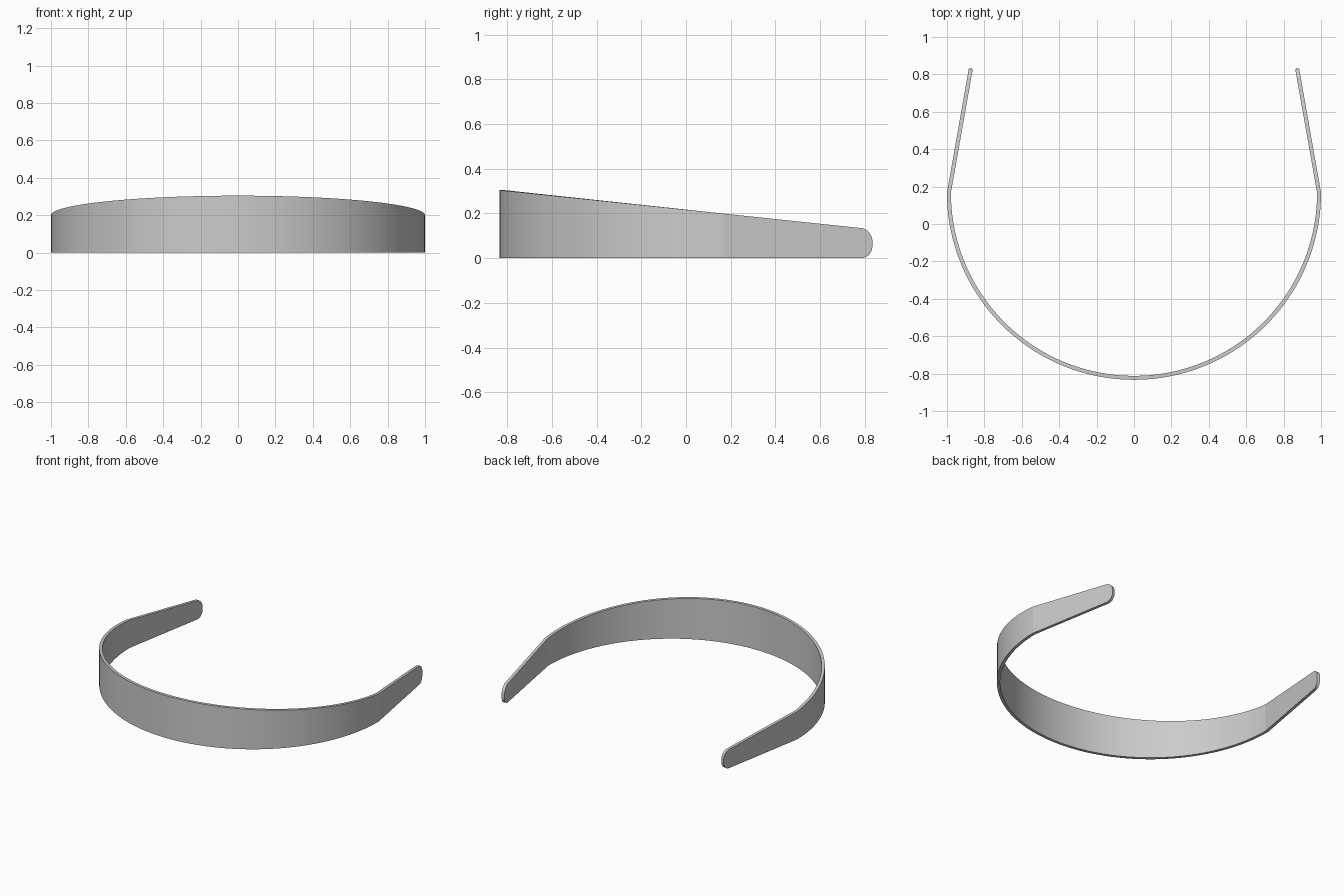
import bpy
import bmesh
from math import sin, cos, pi, radians, sqrt

cube = bpy.data.objects.get("Cube")
if cube:
    bpy.data.objects.remove(cube, do_unlink=True)

RADIUS, THICK = 1.0, 0.021
CENTRE_Y = 0.167            # centre of the front half circle
SPLAY = radians(10)         # inward lean of the side arms
ARM_LEN = 0.676
ROUND = 0.052               # corner rounding at the arm tips
ARC_STEPS, TIP_STEPS = 36, 16

grey = bpy.data.materials.new("light_grey")
grey.use_nodes = True
grey.diffuse_color = (0.6, 0.6, 0.6, 1)
grey.node_tree.nodes["Principled BSDF"].inputs["Base Color"].default_value = (0.6, 0.6, 0.6, 1)


def top_height(y):
    return 0.217 - 0.105 * y


bm = bmesh.new()


def add_section(x, y, nx, ny, inset=0.0):
    """Four corners of the band's cross-section at an outer point."""
    top = top_height(y) - inset
    ix, iy = x - nx * THICK, y - ny * THICK
    corners = [(x, y, inset), (x, y, top), (ix, iy, top), (ix, iy, inset)]
    return [bm.verts.new(c) for c in corners]


# Half of the curved front, from the middle to the side
sections = []
for i in range(ARC_STEPS + 1):
    a = pi / 2 * i / ARC_STEPS
    nx, ny = sin(a), -cos(a)
    sections.append(add_section(RADIUS * nx, CENTRE_Y + RADIUS * ny, nx, ny))

# Straight arm with a rounded tip
for i in range(TIP_STEPS + 1):
    a = pi / 2 * i / TIP_STEPS
    d = ARM_LEN - ROUND + ROUND * sin(a)
    x, y = RADIUS - d * sin(SPLAY), CENTRE_Y + d * cos(SPLAY)
    sections.append(add_section(x, y, cos(SPLAY), sin(SPLAY), ROUND * (1 - cos(a))))

# Skin the sections and close the tip
for s, t in zip(sections, sections[1:]):
    for k in range(4):
        n = (k + 1) % 4
        bm.faces.new((s[k], t[k], t[n], s[n]))
bm.faces.new(sections[-1])
bmesh.ops.recalc_face_normals(bm, faces=bm.faces)

mesh = bpy.data.meshes.new("headband")
bm.to_mesh(mesh)
bm.free()
mesh.materials.append(grey)
band = bpy.data.objects.new("headband", mesh)
bpy.context.collection.objects.link(band)

# Mirror to the other side, then smooth the curves and keep the edges sharp
bpy.ops.object.select_all(action='DESELECT')
bpy.context.view_layer.objects.active = band
band.select_set(True)
mirror = band.modifiers.new("mirror", 'MIRROR')
mirror.use_clip = True
bpy.ops.object.modifier_apply(modifier=mirror.name)
bpy.ops.object.shade_smooth_by_angle(angle=radians(7))
